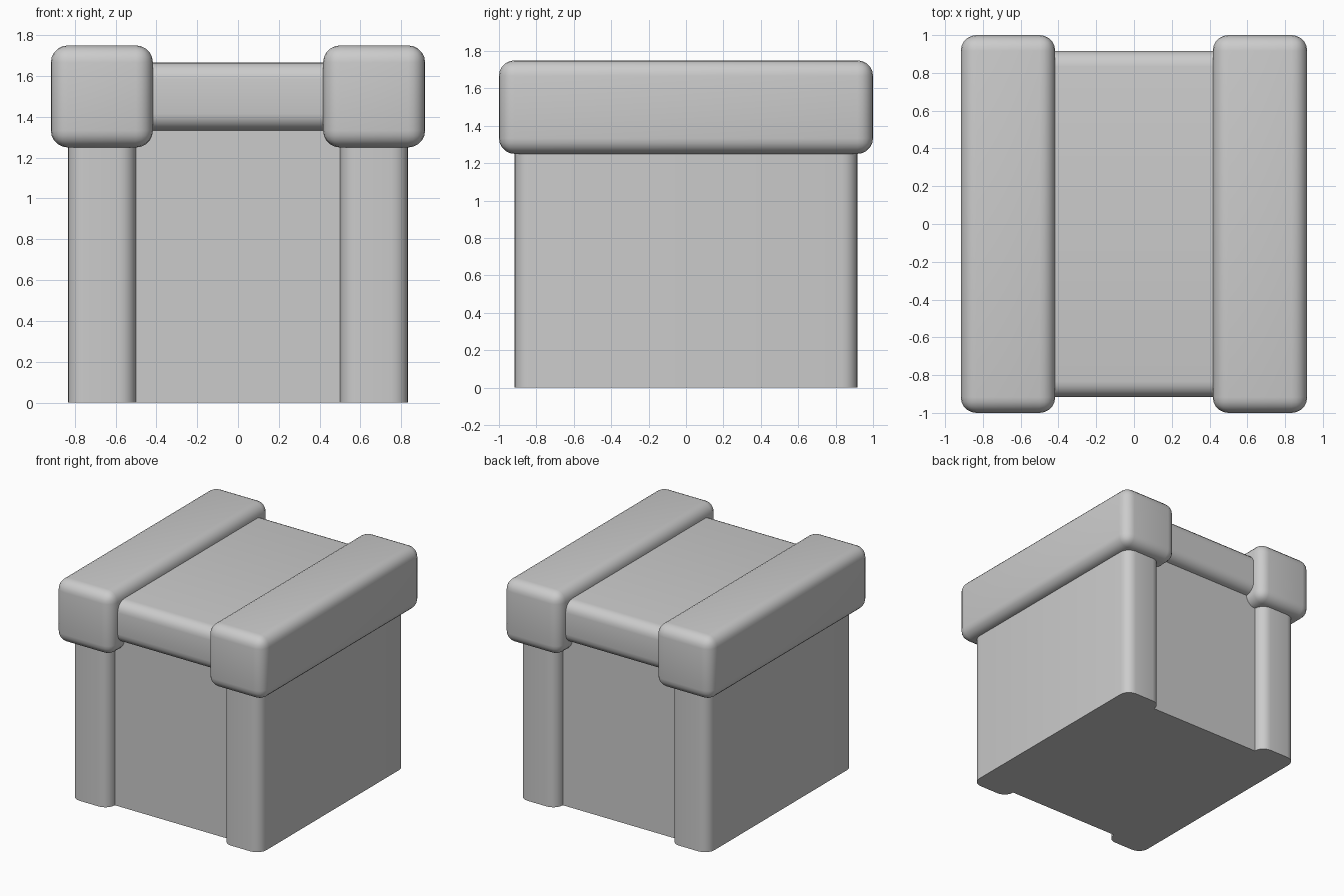
import bpy, bmesh, math
from mathutils import Vector

cube = bpy.data.objects.get("Cube")
if cube:
    bpy.data.objects.remove(cube, do_unlink=True)

ROUND = 1 / 12

grey = bpy.data.materials.new("light_grey")
grey.use_nodes = True
colour = (0.6, 0.6, 0.6, 1)
grey.diffuse_color = colour
grey.node_tree.nodes["Principled BSDF"].inputs["Base Color"].default_value = colour


def block(name, low, high, rounded):
    """Box between two corners; edges along the axes in 'rounded' get a soft bevel."""
    low, high = Vector(low), Vector(high)
    bm = bmesh.new()
    bmesh.ops.create_cube(bm, size=1)
    for v in bm.verts:
        v.co = (low + high) / 2 + v.co * (high - low)
    edges = []
    for e in bm.edges:
        d = e.verts[1].co - e.verts[0].co
        axis = max(range(3), key=lambda i: abs(d[i]))
        if "xyz"[axis] in rounded:
            edges.append(e)
    if edges:
        bmesh.ops.bevel(bm, geom=edges, offset=ROUND, segments=5,
                        profile=0.5, affect='EDGES')
    bmesh.ops.recalc_face_normals(bm, faces=bm.faces)
    mesh = bpy.data.meshes.new(name)
    bm.to_mesh(mesh)
    bm.free()
    mesh.materials.append(grey)
    obj = bpy.data.objects.new(name, mesh)
    bpy.context.collection.objects.link(obj)
    bpy.ops.object.select_all(action='DESELECT')
    obj.select_set(True)
    bpy.context.view_layer.objects.active = obj
    bpy.ops.object.shade_smooth_by_angle(angle=math.radians(35))
    return obj


# Recessed body and the rounded slab lying over it
block("body", (-0.5, -0.833, 0), (0.5, 0.833, 1.4), "")
block("top_slab", (-0.5, -0.917, 1.333), (0.5, 0.917, 1.667), "x")

# Side walls with rounded upright edges, each capped by a rounded beam
for side, x in (("left", 0.667), ("right", -0.667)):
    block(side + "_wall", (x - 0.167, -0.917, 0), (x + 0.167, 0.917, 1.3), "z")
    block(side + "_beam", (x - 0.25, -1, 1.25), (x + 0.25, 1, 1.75), "xyz")
